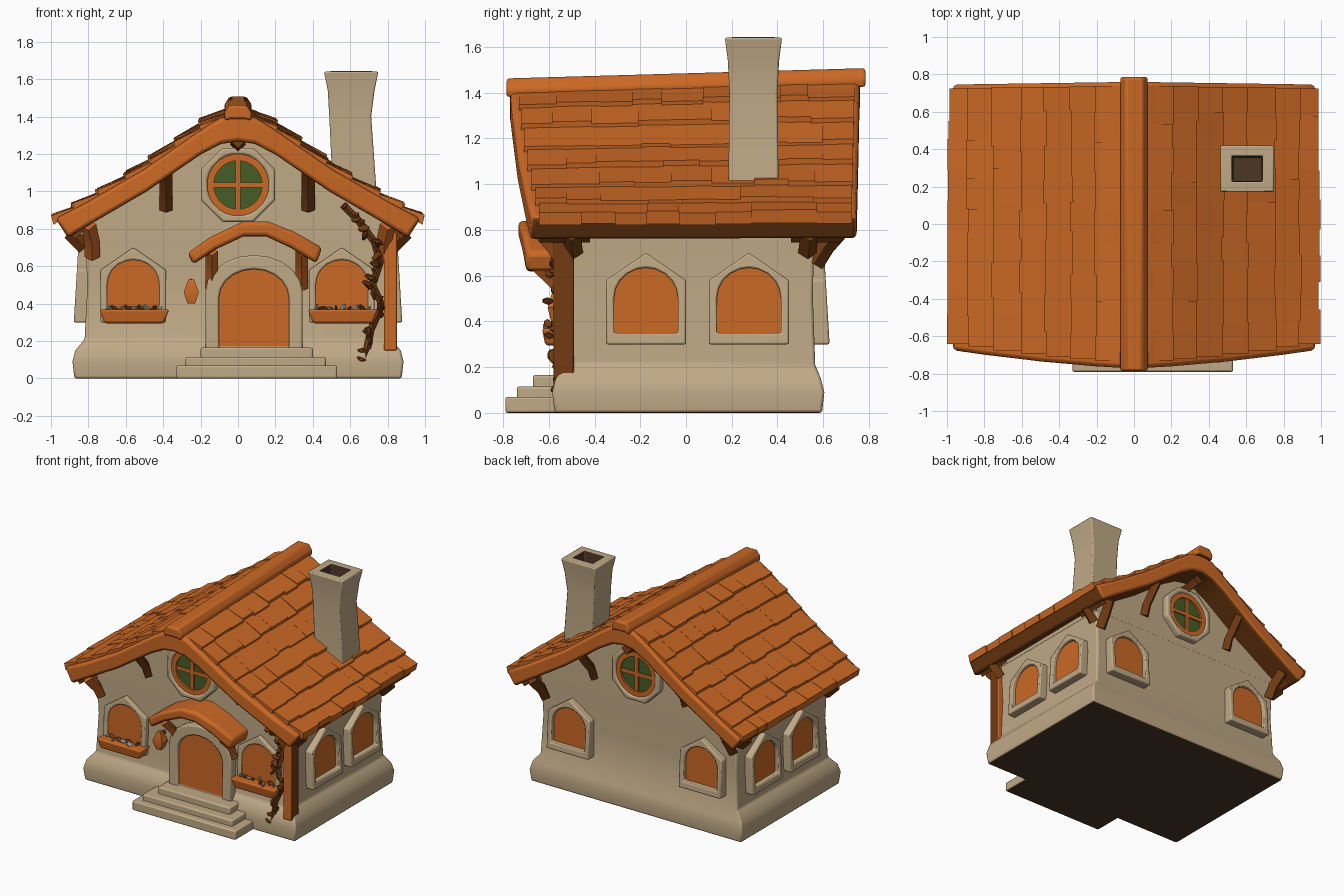
import bpy, bmesh, math, random
from mathutils import Matrix, Vector

random.seed(4)
if "Cube" in bpy.data.objects:
    bpy.data.objects.remove(bpy.data.objects["Cube"])


def material(name, rgb):
    m = bpy.data.materials.new(name)
    m.use_nodes = True
    m.diffuse_color = (*rgb, 1)
    m.node_tree.nodes["Principled BSDF"].inputs["Base Color"].default_value = (*rgb, 1)
    return m


PLASTER = material("plaster", (0.53, 0.40, 0.24))
ORANGE = material("orange_wood", (0.60, 0.14, 0.018))
BROWN = material("brown_wood", (0.17, 0.045, 0.006))
GREEN = material("green_glass", (0.06, 0.11, 0.02))
DARK = material("dark_earth", (0.07, 0.037, 0.02))
GREY = material("grey_petals", (0.33, 0.31, 0.27))
parts = []


def finish(name, bm, mats, rule=None, bevel=0, segments=2):
    """Turn a bmesh into an object; rule(face) picks the material slot."""
    bmesh.ops.recalc_face_normals(bm, faces=bm.faces)
    bm.normal_update()
    if rule:
        for f in bm.faces:
            f.material_index = int(rule(f))
    mesh = bpy.data.meshes.new(name)
    bm.to_mesh(mesh)
    bm.free()
    for m in mats:
        mesh.materials.append(m)
    ob = bpy.data.objects.new(name, mesh)
    bpy.context.collection.objects.link(ob)
    if bevel:
        mod = ob.modifiers.new("soft_edges", "BEVEL")
        mod.width, mod.segments, mod.angle_limit = bevel, segments, 0.6
    parts.append(ob)
    return ob


def underside(f):
    return f.normal.z < -0.4


def prism(name, outline, mat, depth, at, turn=0, hole=None, bevel=0, lean=0):
    """Upright plate with an optional hole, grown outward from the wall."""
    bm = bmesh.new()
    edges = ([], [])
    for loop in [outline] + ([hole] if hole else []):
        rows = [[bm.verts.new((u, -d * (1 - lean * v), v)) for u, v in loop] for d in (0, depth)]
        n = len(loop)
        for k in (0, 1):
            edges[k].extend(bm.edges.new((rows[k][i], rows[k][(i + 1) % n])) for i in range(n))
        for i in range(n):
            j = (i + 1) % n
            bm.faces.new((rows[0][i], rows[0][j], rows[1][j], rows[1][i]))
    for group in edges:
        bmesh.ops.triangle_fill(bm, use_beauty=True, edges=group, normal=(0, -1, 0))
    bm.transform(Matrix.Translation(at) @ Matrix.Rotation(turn, 4, "Z"))
    return finish(name, bm, [mat], bevel=bevel)


def loft(name, sections, mats, rule=None, bevel=0):
    """Stack of rectangles: half width, half depth, height, centre x, centre y."""
    bm = bmesh.new()
    rings = [[bm.verts.new((cx + a * hx, cy + b * hy, z))
              for a, b in ((-1, -1), (1, -1), (1, 1), (-1, 1))] for hx, hy, z, cx, cy in sections]
    for lo, hi in zip(rings, rings[1:]):
        for i in range(4):
            bm.faces.new((lo[i], lo[i - 3], hi[i - 3], hi[i]))
    bm.faces.new(rings[0])
    bm.faces.new(rings[-1])
    return finish(name, bm, mats, rule, bevel)


def box(name, x0, x1, y0, y1, z0, z1, mats, rule=None, bevel=0.0):
    hx, hy, cx, cy = (x1 - x0) / 2, (y1 - y0) / 2, (x0 + x1) / 2, (y0 + y1) / 2
    return loft(name, [(hx, hy, z0, cx, cy), (hx, hy, z1, cx, cy)], mats, rule, bevel)


def shell(name, outer, inner, front, back, tilt=0, bevel=0.02):
    """Bent slab running front to back, brown underneath."""
    bm = bmesh.new()
    rows = [[bm.verts.new((x, y(x), z + tilt * y(x) * (1 - abs(x))))
             for (x, z), y in ((o, front), (i, front), (i, back), (o, back))]
            for o, i in zip(outer, inner)]
    for a, b in zip(rows, rows[1:]):
        for k in range(4):
            bm.faces.new((a[k], a[k - 3], b[k - 3], b[k]))
    bm.faces.new(rows[0])
    bm.faces.new(rows[-1])
    return finish(name, bm, [ORANGE, BROWN], underside, bevel)


def tube(name, points, radius, mat):
    """Four-sided timber or stem along a path."""
    cu = bpy.data.curves.new(name, "CURVE")
    cu.dimensions, cu.bevel_depth, cu.bevel_resolution = "3D", radius, 0
    cu.use_fill_caps = True
    sp = cu.splines.new("POLY")
    sp.points.add(len(points) - 1)
    for p, co in zip(sp.points, points):
        p.co = (*co, 1)
    tmp = bpy.data.objects.new(name + "_path", cu)
    mesh = bpy.data.meshes.new_from_object(tmp)
    bpy.data.objects.remove(tmp)
    bm = bmesh.new()
    bm.from_mesh(mesh)
    return finish(name, bm, [mat])


def clumps(name, centres, radius, mat):
    bm = bmesh.new()
    for c in centres:
        r = radius * random.uniform(0.7, 1.3)
        rot = Matrix.Rotation(random.uniform(0, 3), 4, Vector((random.random(), 1, 0.4)))
        bmesh.ops.create_icosphere(bm, subdivisions=1, radius=r,
                                   matrix=Matrix.Translation(c) @ rot @ Matrix.Diagonal((1, 0.7, 0.4, 1)))
    return finish(name, bm, [mat])


def arch(hw, spring, top, bottom=0):
    pts = [(-hw, bottom), (hw, bottom)]
    return pts + [(hw * math.cos(a), spring + (top - spring) * math.sin(a))
                  for a in (math.pi * i / 10 for i in range(11))]


def disc(r, n=24):
    return [(r * math.cos(math.tau * (i + .5) / n), r * math.sin(math.tau * (i + .5) / n)) for i in range(n)]


def mirrored(half):
    return [(-x, z) for x, z in reversed(half[1:])] + half


# Walls with a flared plinth, and the gable above them
loft("walls", [(.875, .585, 0, 0, .01), (.885, .595, .09, 0, .01), (.87, .58, .15, 0, .01),
               (.82, .545, .21, 0, .02), (.805, .535, .5, 0, .02), (.82, .54, .82, 0, .02)],
     [PLASTER, DARK], lambda f: f.normal.z < -.9, .012)
prism("gable", mirrored([(0, 1.34), (.2, 1.27), (.5, 1.06), (.82, .85), (.82, .78)]),
      PLASTER, 1.08, (0, .56, 0))
for i, (x0, x1, y, z0, z1) in enumerate([(-.33, .53, -.79, 0, .07), (-.28, .47, -.74, .06, .115),
                                         (-.2, .4, -.67, .1, .165)]):
    box(f"step_{i}", x0, x1, y, -.45, z0, z1, [PLASTER, DARK], lambda f: f.normal.z < -.9, .01)

# Arched windows on all four sides
SURROUND = [(-.175, -.05), (.175, -.05), (.175, .23), (0, .35), (-.175, .23)]
spots = [("front", x, -.51, 0) for x in (-.56, .555)] + [("back", x, .55, math.pi) for x in (-.55, .55)]
spots += [(side, s * .8, y, s * math.pi / 2) for s, side in ((1, "left"), (-1, "right")) for y in (-.175, .275)]
for wall, x, y, turn in spots:
    opening = arch(.14, .15, .285)
    prism(f"{wall}_window_surround", SURROUND, PLASTER, .05 if wall == "front" else .075,
          (x, y, .35), turn, opening, .008, .8)
    prism(f"{wall}_window_pane", opening, ORANGE, .035, (x, y, .35), turn)

# Round gable windows
for wall, y, turn in (("front", -.5, 0), ("back", .54, math.pi)):
    at = (0, y, 1.035)
    prism(f"{wall}_round_surround", disc(.215, 8), PLASTER, .065, at, turn, disc(.165), .012)
    prism(f"{wall}_round_frame", disc(.167), ORANGE, .055, at, turn, disc(.13))
    prism(f"{wall}_round_glass", disc(.135), GREEN, .04, at, turn)
    for w, h in ((.014, .14), (.14, .014)):
        prism(f"{wall}_round_bar", [(-w, -h), (w, -h), (w, h), (-w, h)], ORANGE, .05, at, turn)

# Door with its surround and canopy
door = arch(.187, .27, .425)
prism("door_surround", arch(.26, .3, .5, -.02), PLASTER, .07, (.085, -.51, .16), 0, door, .01)
prism("door", door, ORANGE, .045, (.085, -.51, .16))
shell("door_canopy", [(-.27, .67), (-.15, .755), (.03, .84), (.16, .84), (.3, .785), (.45, .70)],
      [(-.24, .61), (-.12, .69), (.03, .76), (.15, .76), (.28, .70), (.42, .615)],
      lambda x: -.74 + .12 * abs(x - .09), lambda x: -.48)
for x in (-.14, .34):
    tube("canopy_bracket", [(x, -.53, .48), (x, -.56, .56), (x, -.63, .63), (x, -.68, .68)], .033, ORANGE)

# Main roof slab
outer = [(0, 1.44), (.1, 1.41), (.2, 1.345), (.5, 1.13), (.8, .95), (.975, .855)]
inner = [(0, 1.29), (.09, 1.275), (.2, 1.215), (.49, 1.01), (.78, .835), (.91, .755)]


def roof_front(x):
    return -.77 + .1 * abs(x) ** 1.5


def roof_back(x):
    return .76 - .015 * abs(x)


def roof_z(x):
    for (a, za), (b, zb) in zip(outer, outer[1:]):
        if abs(x) <= b or b == outer[-1][0]:
            return za + (zb - za) * (abs(x) - a) / (b - a)


shell("roof", mirrored(outer), mirrored(inner), roof_front, roof_back, .03)

# Overlapping shingle rows
rows = [.04, .2, .33, .47, .6, .75, .88, .985]
for side in (-1, 1):
    bm = bmesh.new()
    for xa, xb in zip(rows, rows[1:]):
        start, stop = roof_front(xb) + .03, roof_back(xb) - .02
        cuts = [start + (stop - start) * (i + random.uniform(-.25, .25) * (0 < i < 9)) / 9 for i in range(10)]
        for y0, y1 in zip(cuts, cuts[1:]):
            xe, up = xb + random.uniform(0, .015), random.uniform(.028, .04)
            ring = [(xa - .03, roof_z(xa - .03) - .01), (xa - .03, roof_z(xa - .03) + .006),
                    (xe, roof_z(xe) + up), (xe - .012, roof_z(xe) - .02)]
            ends = [[bm.verts.new((side * x, y, z + .03 * y * (1 - x))) for x, z in ring] for y in (y0, y1)]
            for k in range(4):
                bm.faces.new((ends[0][k], ends[0][k - 3], ends[1][k - 3], ends[1][k]))
            for e in ends:
                bm.faces.new(e)
    finish("shingles_left" if side > 0 else "shingles_right", bm, [ORANGE])
shell("ridge_cap", [(-.075, 1.44), (-.045, 1.485), (.045, 1.485), (.075, 1.44)],
      [(-.07, 1.4), (-.04, 1.41), (.04, 1.41), (.07, 1.4)], lambda x: -.785, lambda x: .785, .03, .012)

# Gable brackets and corner brackets
for s, wall in ((-1, -.52), (1, .56)):
    for x in (-.385, .375):
        tube("gable_bracket", [(x, wall, .9), (x, wall + s * .03, .98), (x, wall + s * .09, 1.05),
                               (x, wall + s * .15, 1.12)], .036, BROWN)
    tube("ridge_beam", [(0, wall, 1.25), (0, wall + s * .15, 1.27)], .04, BROWN)
    for x in (-1, 1):
        tube("corner_bracket", [(x * .78, wall, .65), (x * .78, wall + s * .05, .73),
                                (x * .8, wall + s * .13, .82)], .042, ORANGE if s < 0 else BROWN)
        tube("eave_bracket", [(x * .82, wall - s * .03, .7), (x * .9, wall - s * .02, .78)], .04, BROWN)
        tube("eave_beam", [(x * .87, wall - s * .1, .785), (x * .87, wall + s * .12, .785)], .04, BROWN)
box("corner_post", .78, .85, -.58, -.49, .15, .84, [ORANGE, BROWN], lambda f: f.normal.x > .5, .008)

# Chimney with a sooty flue
cy = .295
loft("chimney", [(.125, .11, .93, .62, cy), (.115, .108, 1.15, .615, cy), (.112, .105, 1.4, .6, cy),
                 (.125, .112, 1.54, .605, cy), (.145, .125, 1.64, .605, cy), (.082, .068, 1.645, .605, cy),
                 (.075, .062, 1.56, .605, cy)], [PLASTER, DARK],
     lambda f: all(abs(v.co.x - .605) < .09 for v in f.verts), .008)

# Flower boxes
for x in (-.555, .56):
    loft("flower_box", [(.16, .045, .295, x, -.57), (.187, .06, .37, x, -.57)], [ORANGE], None, .012)
    spread = [(x + .035 * i, -.57 + random.uniform(-.035, .03), .375) for i in range(-4, 5)]
    clumps("flowers", spread[::2], .026, GREY)
    clumps("flower_leaves", spread[1::2], .026, BROWN)

# Climbing vine and wall lantern
stem = [(.56, .93), (.64, .85), (.73, .73), (.76, .62), (.72, .5), (.77, .39), (.71, .26), (.68, .1)]
tube("vine_stem", [(x, -.56, z) for x, z in stem], .02, BROWN)
clumps("vine_leaves", [(a + (c - a) * t + random.uniform(-.025, .025), -.57 + random.uniform(-.04, .02),
                        b + (d - b) * t) for (a, b), (c, d) in zip(stem, stem[1:]) for t in (.1, .4, .7, 1)],
       .034, BROWN)
tube("lantern_arm", [(-.25, -.5, .5), (-.25, -.57, .52)], .015, BROWN)
loft("lantern", [(.02, .02, .4, -.25, -.57), (.04, .035, .46, -.25, -.57), (.015, .015, .53, -.25, -.57)], [ORANGE])

# Smooth the soft forms, keep crisp edges
bpy.ops.object.select_all(action="DESELECT")
for ob in parts:
    ob.select_set(True)
bpy.context.view_layer.objects.active = parts[0]
bpy.ops.object.shade_smooth_by_angle(angle=math.radians(35))
